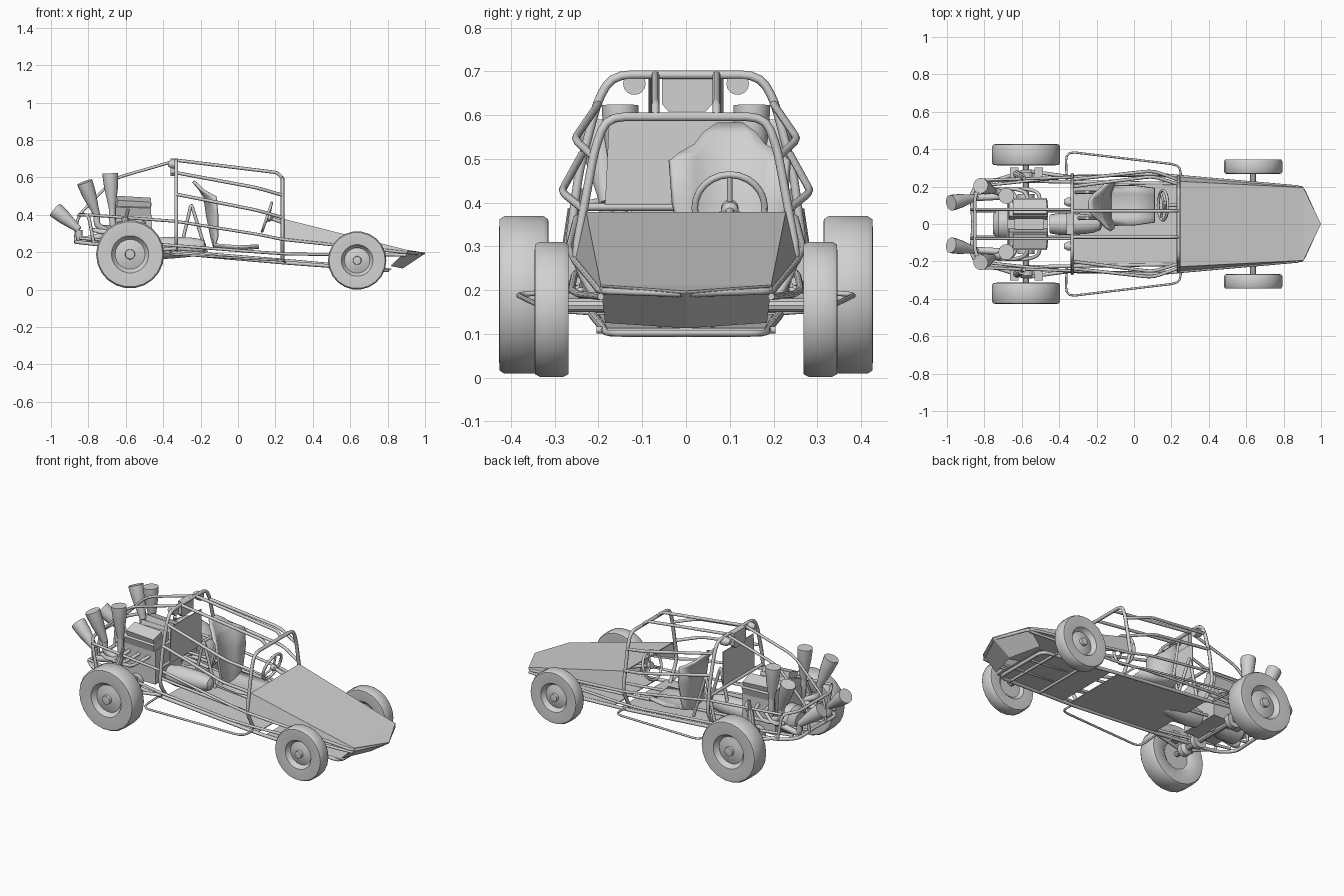
import bpy, bmesh, math
from mathutils import Vector, Matrix

if "Cube" in bpy.data.objects:
    bpy.data.objects.remove(bpy.data.objects["Cube"])

grey = bpy.data.materials.new("plain_grey")
grey.diffuse_color = (0.64, 0.64, 0.64, 1)
grey.use_nodes = True
grey.node_tree.nodes["Principled BSDF"].inputs["Base Color"].default_value = grey.diffuse_color


def finish(name, bm, smooth=True):
    bmesh.ops.recalc_face_normals(bm, faces=bm.faces)
    me = bpy.data.meshes.new(name)
    bm.to_mesh(me)
    bm.free()
    ob = bpy.data.objects.new(name, me)
    bpy.context.collection.objects.link(ob)
    me.materials.append(grey)
    if smooth:
        bpy.ops.object.select_all(action='DESELECT')
        ob.select_set(True)
        bpy.context.view_layer.objects.active = ob
        bpy.ops.object.shade_smooth_by_angle(angle=math.radians(35))
    return ob


def fillet(pts, r):
    """Round the inner corners of a path."""
    out = [pts[0]]
    for a, b, c in zip(pts, pts[1:], pts[2:]):
        p = b + (a - b).normalized() * min(r, (a - b).length * .45)
        q = b + (c - b).normalized() * min(r, (c - b).length * .45)
        out += [p * (1 - t) ** 2 + b * 2 * t * (1 - t) + q * t * t for t in (0, .33, .67, 1)]
    return out + [pts[-1]]


def tube(name, pts, r=.009, corner=.04, mirror=False):
    for s in ((1, -1) if mirror else (1,)):
        path = fillet([Vector((x, y * s, z)) for x, y, z in pts], corner)
        cu = bpy.data.curves.new(name, 'CURVE')
        cu.dimensions = '3D'
        cu.bevel_depth, cu.bevel_resolution, cu.use_fill_caps = r, 2, True
        sp = cu.splines.new('POLY')
        sp.points.add(len(path) - 1)
        for p, v in zip(sp.points, path):
            p.co = (*v, 1)
        cu.materials.append(grey)
        ob = bpy.data.objects.new(name, cu)
        bpy.context.collection.objects.link(ob)


def lathe(name, profile, start, axis, n=20):
    """Revolve (radius, distance) pairs around an axis."""
    bm = bmesh.new()
    rot = Vector(axis).to_track_quat('Z', 'Y').to_matrix().to_4x4()
    m = Matrix.Translation(start) @ rot
    rings = [[bm.verts.new(m @ Vector((r * math.cos(2 * math.pi * i / n), r * math.sin(2 * math.pi * i / n), h)))
              for i in range(n)] for r, h in profile]
    for a, b in zip(rings, rings[1:]):
        for i in range(n):
            bm.faces.new((a[i], a[(i + 1) % n], b[(i + 1) % n], b[i]))
    bm.faces.new(rings[0])
    bm.faces.new(rings[-1])
    return finish(name, bm)


def box(name, c, s, rx=0, ry=0):
    bm = bmesh.new()
    bmesh.ops.create_cube(bm, size=1)
    m = Matrix.Translation(c) @ Matrix.Rotation(ry, 4, 'Y') @ Matrix.Rotation(rx, 4, 'X') @ Matrix.Diagonal((*s, 1))
    bm.transform(m)
    return finish(name, bm, False)


def panel(name, faces, mirror=False, thick=.005):
    bm = bmesh.new()
    for s in ((1, -1) if mirror else (1,)):
        for f in faces:
            bm.faces.new([bm.verts.new((x, y * s, z)) for x, y, z in f])
    bmesh.ops.remove_doubles(bm, verts=bm.verts, dist=.0005)
    ob = finish(name, bm, False)
    ob.modifiers.new("thickness", 'SOLIDIFY').thickness = thick
    return ob


# Wheels: tyre with dished rim and hub cap, all turned as one profile
def wheel(name, x, z, r, rim, y0, y1):
    w = y1 - y0
    prof = [(.03, .02), (rim * .8, .02), (rim, 0.004), (r * .85, 0), (r * .96, .001), (r, .012), (r, w - .012),
            (r * .96, w - .001), (r * .85, w), (rim, w - .004), (rim * .9, w - .02), (rim * .8, w - .03),
            (rim * .45, w - .02), (rim * .27, w - .018), (rim * .25, w - .002), (.008, w)]
    for s in (1, -1):
        lathe(name, prof, (x, y0 * s, z), (0, s, 0), 22)


wheel("rear_wheel", -.577, .189, .182, .1, .314, .427)
wheel("front_wheel", .637, .156, .156, .085, .268, .346)
lathe("front_axle", [(.016, -.28), (.016, .28)], (.637, 0, .165), (0, 1, 0), 10)
lathe("rear_axle", [(.016, -.33), (.016, .33)], (-.577, 0, .195), (0, 1, 0), 10)
for s in (1, -1):
    lathe("axle_joint", [(.02, 0), (.04, .015), (.04, .045), (.025, .06)], (-.577, s * .23, .195), (0, s, 0), 12)
    lathe("axle_flange", [(.045, 0), (.045, .03)], (-.577, s * .13, .195), (0, s, 0), 12)
    for x in (-.64, -.51):
        box("suspension_block", (x, s * .275, .25), (.045, .055, .06))
    lathe("shock_absorber", [(.01, 0), (.01, .03), (.02, .03), (.02, .17), (.01, .17), (.01, .22)],
          (-.64, s * .275, .22), (.25, -s * .15, 1), 10)

# Nose: hood, pointed tip, sides and sloping underside
tip = (1, 0, .198)
panel("hood", [[(.245, -.228, .378), (.905, -.195, .212), (.905, .195, .212), (.245, .228, .378)],
               [(.905, -.195, .212), tip, (.905, .195, .212)]])
panel("hood_side", [[(.245, .228, .378), (.905, .195, .212), (.905, .197, .2), (.245, .252, .275)]], True)
panel("nose_underside", [[(.905, .195, .208), (1, 0, .192), (.88, 0, .113), (.82, .185, .125)]], True)
panel("floor", [[(-.33, -.215, .195), (.28, -.21, .144), (.28, .21, .144), (-.33, .215, .195)]])
panel("front_floor", [[(.33, -.2, .14), (.82, -.18, .108), (.82, .18, .108), (.33, .2, .14)]])
panel("firewall", [[(-.325, -.185, .395), (-.325, .11, .395), (-.325, .11, .6), (-.325, -.175, .6)]])
panel("roof_box", [[(-.36, -.055, .70), (-.36, .06, .70), (-.36, .06, .625), (-.36, .045, .608),
                    (-.36, -.04, .608), (-.36, -.055, .625)]], thick=.025)

# Roll cage
half = [(.165, .692), (.2, .64), (.245, .47), (.268, .29), (.2, .195)]
loop = [(-y, z) for y, z in half[::-1]] + half
tube("main_hoop", [(-.33, y, z) for y, z in loop], .01, .04)
half = [(.18, .596), (.207, .53), (.235, .38), (.255, .27), (.19, .15)]
loop = [(-y, z) for y, z in half[::-1]] + half
tube("front_hoop", [(.238, y, z) for y, z in loop], .01, .04)
tube("roof_bar", [(-.33, .07, .692), (.21, .07, .626), (.238, .07, .596)], .009, .02, mirror=True)
tube("upper_side_bar", [(-.33, .2, .625), (.1, .255, .545), (.238, .212, .505)], mirror=True)
tube("middle_side_bar", [(-.33, .238, .51), (.1, .285, .425), (.238, .235, .385)], mirror=True)
tube("rear_stay", [(-.33, .078, .69), (-.66, .078, .595), (-.86, .078, .39), (-.87, .078, .26)], .008, .05, True)
tube("upper_rail", [(-.8, .235, .4), (-.33, .25, .365), (.11, .268, .295), (.24, .255, .268), (.9, .197, .198), (.985, .01, .192)],
     .008, .03, True)
tube("lower_rail", [(-.86, .0, .255), (-.87, .18, .255), (-.78, .235, .245), (-.33, .225, .195), (.24, .215, .145),
                    (.8, .18, .103), (.8, 0, .103)], .01, .04, True)
tube("second_rail", [(-.85, .2, .275), (-.33, .255, .235), (.12, .262, .2), (.28, .245, .19), (.9, .195, .185)],
     .008, .03, True)
tube("rear_hoop", [(-.77, -.235, .245), (-.8, -.235, .4), (-.85, -.15, .4), (-.85, .15, .4), (-.8, .235, .4), (-.77, .235, .245)],
     .009, .03)
tube("cabin_crossbar", [(-.33, -.25, .39), (-.33, .25, .39)])
tube("inner_floor_rail", [(-.86, .07, .26), (-.33, .07, .205), (.24, .07, .158), (.8, .06, .108)], .008, mirror=True)
for x in (.5, .72):
    z = .145 - (x - .24) * .075
    tube("floor_crossbar", [(x, -.205, z), (x, .205, z)], .008)
tube("rear_arm", [(-.33, .25, .22), (-.58, .285, .2), (-.75, .23, .245)], .01, .02, True)
tube("side_step", [(-.36, .235, .2), (-.365, .388, .19), (.25, .315, .155), (.25, .215, .148)], .006, .05, True)
for y in (.03, .17):
    tube("seat_brace", [(-.31, y, .2), (-.25, y, .46), (-.17, y, .2)], .009, .02)

# Seat: curved shell lofted from a few widths along the side outline
rows = [(.11, .232, .09, .01), (0, .222, .105, .015), (-.12, .222, .105, .025), (-.135, .28, .1, .03), (-.16, .4, .125, .055),
        (-.175, .5, .132, .06), (-.185, .515, .115, .04), (-.195, .535, .08, .015), (-.215, .56, .062, .01), (-.235, .583, .03, .005)]
bm = bmesh.new()
grid = []
for i, (x, z, w, d) in enumerate(rows):
    k = 0 if i < 3 else 1
    grid.append([bm.verts.new((x + k * d * t * t, .1 + w * t, z + (1 - k) * d * t * t)) for t in (-1, -.6, -.2, .2, .6, 1)])
for a, b in zip(grid, grid[1:]):
    for j in range(5):
        bm.faces.new((a[j], a[j + 1], b[j + 1], b[j]))
seat = finish("seat", bm)
seat.modifiers.new("padding", 'SOLIDIFY').thickness = .014

# Steering wheel
tilt = Vector((.95, 0, -.32)).normalized()
centre = Vector((.155, .1, .388))
up = Vector((.32, 0, .95)).normalized()
side = Vector((0, 1, 0))
ring = [centre + .08 * (side * math.cos(a) + up * math.sin(a)) for a in [i * math.pi / 12 for i in range(25)]]
tube("steering_wheel", ring, .008, .005)
for a in (math.pi / 2, math.pi * 7 / 6, math.pi * 11 / 6):
    tube("steering_spoke", [centre + tilt * .01, centre + .08 * (side * math.cos(a) + up * math.sin(a))], .006)
lathe("steering_hub", [(.02, 0), (.02, .02), (.01, .03), (.01, .25)], centre, tilt, 12)

# Engine with two slanted heads, gearbox and bell
box("engine_block", (-.57, 0, .3), (.22, .25, .2))
box("air_box", (-.56, 0, .42), (.16, .06, .06))
for s in (1, -1):
    box("cylinder_head", (-.567, s * .082, .425), (.205, .1, .06), -s * .3, .03)
    box("head_cover", (-.557, s * .09, .468), (.18, .08, .035), -s * .3, .06)
    for x in (-.63, -.565, -.5):
        tube("exhaust_port", [(x, s * .11, .36), (x - .01, s * .17, .35), (x - .08, s * .19, .3), (-.78, s * .18, .32)], .01, .03)
lathe("gearbox", [(.05, 0), (.085, .03), (.085, .12), (.07, .2)], (-.755, 0, .26), (1, 0, 0), 16)
lathe("gear_bell", [(.012, 0), (.034, .012), (.046, .045), (.053, .09), (.058, .17), (.06, .22), (.05, .28)],
      (-.17, .0, .23), (-1, 0, -.03), 18)

# Exhaust megaphones and lamps
for s in (1, -1):
    for a, b in (((-.672, .15, .43), (-.683, .15, .622)), ((-.755, .18, .4), (-.82, .205, .575)),
                 ((-.85, .14, .32), (-.978, .113, .427))):
        a, b = Vector((a[0], a[1] * s, a[2])), Vector((b[0], b[1] * s, b[2]))
        h = (b - a).length
        lathe("exhaust_megaphone", [(.018, 0), (.022, h * .15), (.037, h * .6), (.042, h * .92), (.042, h), (.036, h)],
              a, b - a, 16)
        tube("exhaust_pipe", [(-.66, s * .15, .3), (a.x, a.y, a.z - .06), a], .018, .03)
    lathe("roof_lamp", [(.012, 0), (.024, .02), (.026, .05)], (-.375, s * .118, .672), (1, 0, 0), 14)
